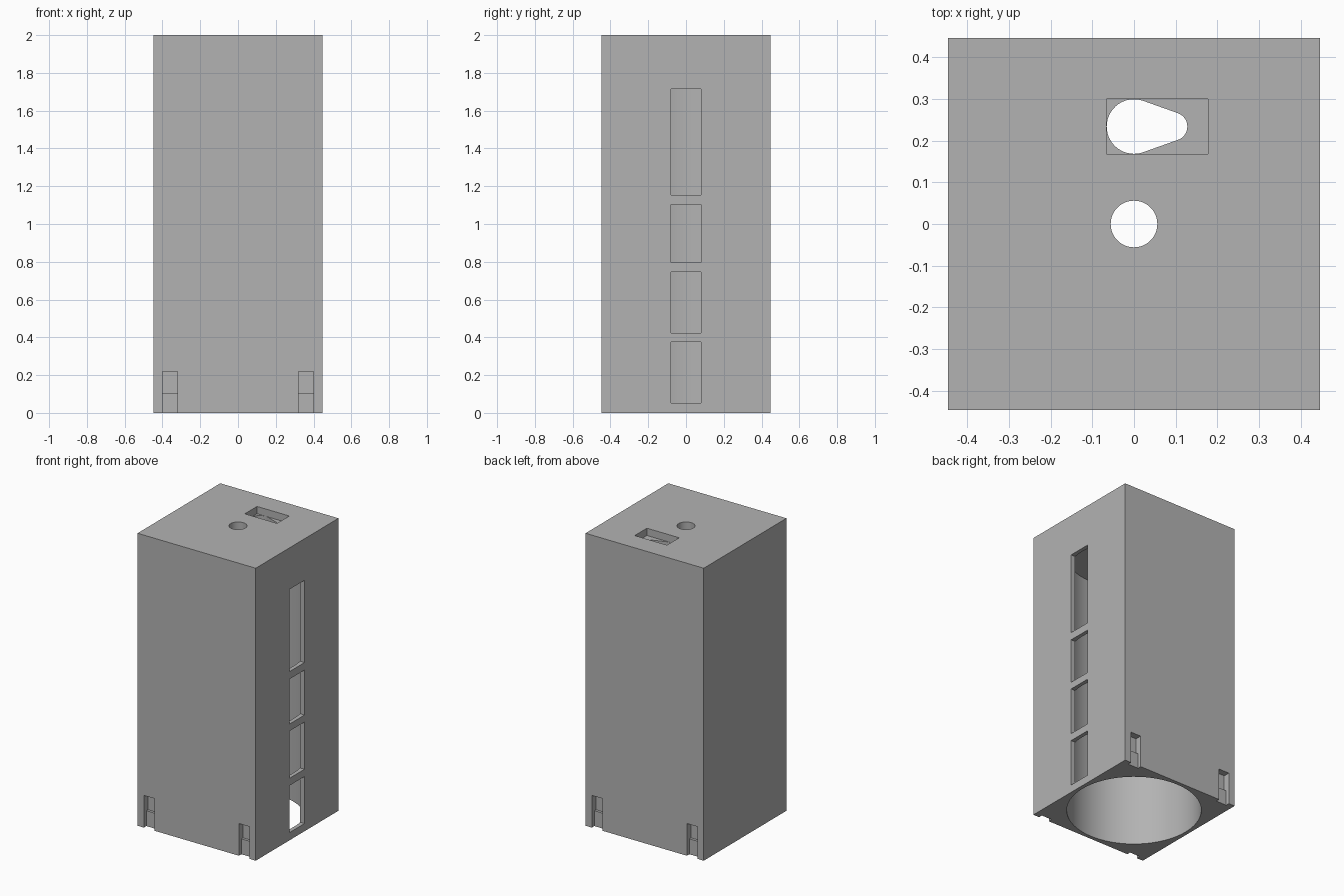
import bpy
import bmesh
from math import acos, cos, sin, pi, radians

if "Cube" in bpy.data.objects:
    bpy.data.objects.remove(bpy.data.objects["Cube"], do_unlink=True)

HALF = 0.447       # half the width of the square column
HEIGHT = 2.0
BORE_R = 0.421
BORE_TOP = 1.84
OVER = 0.05        # how far cutters poke out of the block

grey = bpy.data.materials.new("plain grey")
grey.use_nodes = True
grey.diffuse_color = (0.45, 0.45, 0.45, 1)
grey.node_tree.nodes["Principled BSDF"].inputs["Base Color"].default_value = grey.diffuse_color


def prism(name, outline, z0, z1):
    """Extrude a counter-clockwise xy outline from z0 to z1."""
    bm = bmesh.new()
    base = bm.faces.new([bm.verts.new((x, y, z0)) for x, y in outline])
    top = bmesh.ops.extrude_face_region(bm, geom=[base])["geom"]
    verts = [v for v in top if isinstance(v, bmesh.types.BMVert)]
    bmesh.ops.translate(bm, vec=(0, 0, z1 - z0), verts=verts)
    bmesh.ops.recalc_face_normals(bm, faces=bm.faces)
    mesh = bpy.data.meshes.new(name)
    bm.to_mesh(mesh)
    bm.free()
    mesh.materials.append(grey)
    obj = bpy.data.objects.new(name, mesh)
    bpy.context.collection.objects.link(obj)
    return obj


def box(name, x, y, z):
    outline = [(x[0], y[0]), (x[1], y[0]), (x[1], y[1]), (x[0], y[1])]
    return prism(name, outline, *z)


def arc(cx, cy, r, a0, a1, n):
    return [(cx + r * cos(a0 + (a1 - a0) * i / n), cy + r * sin(a0 + (a1 - a0) * i / n))
            for i in range(n + 1)]


def cut(body, cutter):
    """Subtract the cutter from the body, then remove the cutter."""
    cutter.hide_render = True
    mod = body.modifiers.new("cut", 'BOOLEAN')
    mod.operation = 'DIFFERENCE'
    mod.solver = 'EXACT'
    mod.object = cutter
    bpy.context.view_layer.objects.active = body
    bpy.ops.object.modifier_apply(modifier=mod.name)
    bpy.data.objects.remove(cutter, do_unlink=True)


# Square column with a round bore open at the bottom
body = box("column_housing", (-HALF, HALF), (-HALF, HALF), (0, HEIGHT))
cut(body, prism("bore_cutter", arc(0, 0, BORE_R, 0, 2 * pi, 96)[:-1], -OVER, BORE_TOP))

# Column of windows in the +x wall
for z in ((0.053, 0.374), (0.424, 0.747), (0.795, 1.102), (1.154, 1.716)):
    cut(body, box("window_cutter", (0.2, HALF + OVER), (-0.08, 0.08), z))

# Stepped clip notches at the foot of the front and back walls
for side in (-1, 1):
    for cx in (-0.36, 0.36):
        for depth, z in ((0.027, (-OVER, 0.11)), (0.045, (0.105, 0.22))):
            y = sorted((side * (HALF - depth), side * (HALF + OVER)))
            cut(body, box("notch_cutter", (cx - 0.04, cx + 0.04), y, z))

# Round hole in the middle of the top
through = (BORE_TOP - OVER, HEIGHT + OVER)
cut(body, prism("hole_cutter", arc(0, 0, 0.056, 0, 2 * pi, 48)[:-1], *through))

# Shallow pocket with a tapered keyhole through its floor
cut(body, box("pocket_cutter", (-0.066, 0.178), (0.168, 0.3), (HEIGHT - 0.05, HEIGHT + OVER)))
big, small, gap, ky = 0.0655, 0.034, 0.094, 0.234
t = acos((big - small) / gap)
keyhole = arc(0, ky, big, t, 2 * pi - t, 32) + arc(gap, ky, small, -t, t, 16)
cut(body, prism("keyhole_cutter", keyhole, *through))

# Smooth round walls, crisp corners
bpy.ops.object.select_all(action='DESELECT')
body.select_set(True)
bpy.context.view_layer.objects.active = body
bpy.ops.object.shade_smooth_by_angle(angle=radians(30))
